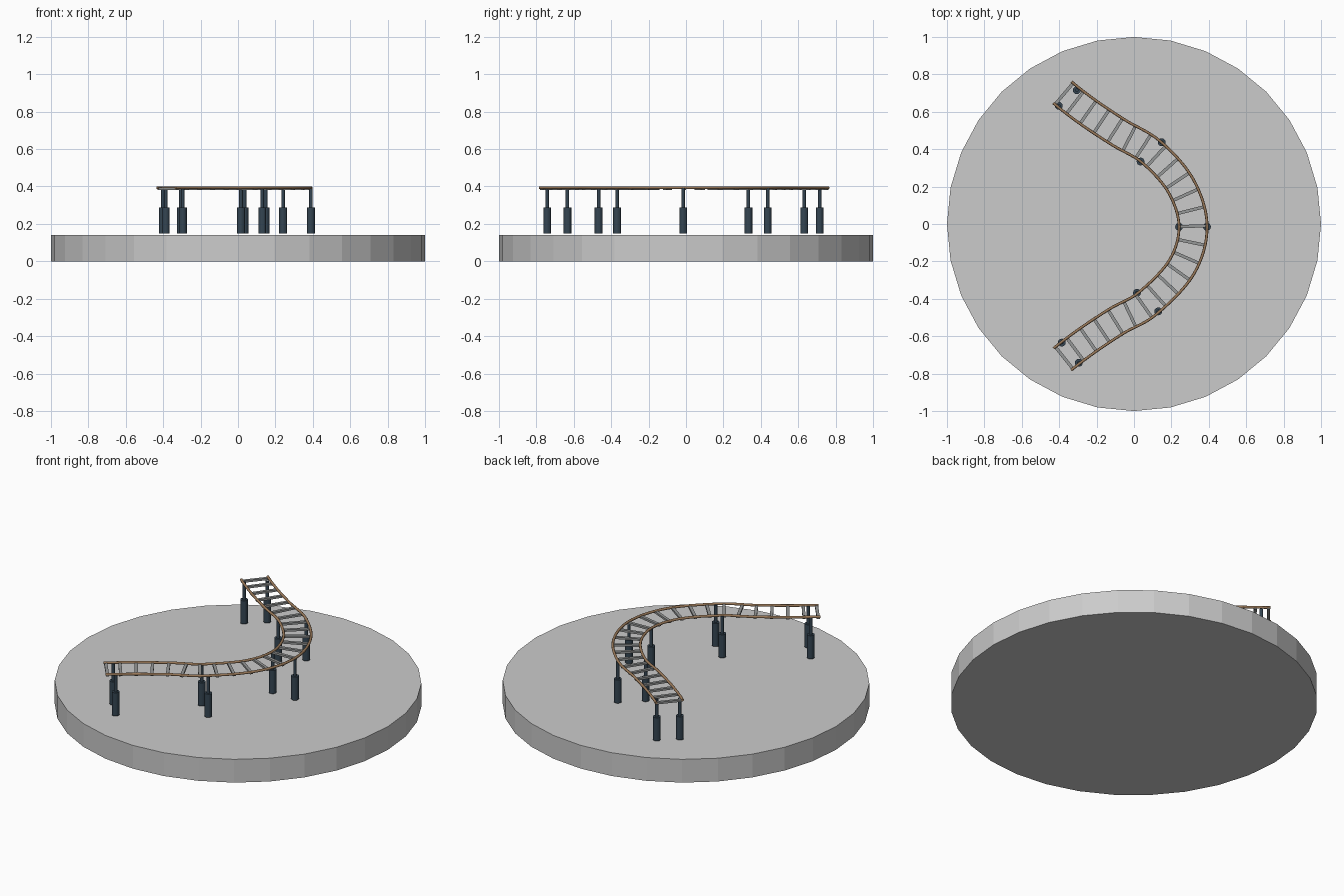
import bpy, math
from mathutils import Vector

if "Cube" in bpy.data.objects:
    bpy.data.objects.remove(bpy.data.objects["Cube"])


def material(name, rgb):
    m = bpy.data.materials.new(name)
    m.diffuse_color = (*rgb, 1)
    m.use_nodes = True
    m.node_tree.nodes["Principled BSDF"].inputs["Base Color"].default_value = m.diffuse_color
    return m


RAIL = material("rail_brown", (0.32, 0.19, 0.10))
POST = material("post_dark", (0.035, 0.06, 0.085))
TIE = material("tie_grey", (0.30, 0.31, 0.31))


def cylinder(name, x, y, z0, z1, r, sides, mat=None):
    bpy.ops.mesh.primitive_cylinder_add(vertices=sides, radius=r, depth=z1 - z0,
                                        location=(x, y, (z0 + z1) / 2))
    o = bpy.context.object
    o.name = name
    if mat:
        o.data.materials.append(mat)
    return o


# Round base
cylinder("base", 0, 0, 0, 0.14, 1.0, 32)

# Track centre line: first and last points only steer the end directions
KEYS = [Vector(p) for p in (
    (-0.50, 0.815), (-0.383, 0.704), (-0.246, 0.598), (-0.08, 0.488), (0.092, 0.385),
    (0.25, 0.205), (0.316, -0.012), (0.255, -0.23), (0.073, -0.424),
    (-0.088, -0.516), (-0.246, -0.62), (-0.383, -0.723), (-0.50, -0.825))]


def centre_line():
    pts = []
    for a, b, c, d in zip(KEYS, KEYS[1:], KEYS[2:], KEYS[3:]):
        for i in range(20):
            t = i / 20
            pts.append(0.5 * (2 * b + (c - a) * t + (2 * a - 5 * b + 4 * c - d) * t * t
                              + (3 * b - a - 3 * c + d) * t ** 3))
    pts.append(KEYS[-2])
    return pts


def resample(pts, n):
    # Evenly spaced (position, direction) pairs
    lengths = [0]
    for a, b in zip(pts, pts[1:]):
        lengths.append(lengths[-1] + (b - a).length)
    out, k = [], 0
    for i in range(n):
        s = lengths[-1] * i / (n - 1)
        while k < len(pts) - 2 and lengths[k + 1] < s:
            k += 1
        f = (s - lengths[k]) / (lengths[k + 1] - lengths[k])
        out.append((pts[k].lerp(pts[k + 1], f), (pts[k + 1] - pts[k]).normalized()))
    return out


LINE = centre_line()
HALF = 0.075


# Two tubular rails
def rail(name, side):
    cu = bpy.data.curves.new(name, 'CURVE')
    cu.dimensions = '3D'
    cu.bevel_depth = 0.0075
    cu.bevel_resolution = 2
    cu.use_fill_caps = True
    path = resample(LINE, 73)
    sp = cu.splines.new('POLY')
    sp.points.add(len(path) - 1)
    for p, (c, d) in zip(sp.points, path):
        q = c + Vector((-d.y, d.x)) * side * HALF
        p.co = (q.x, q.y, 0.3935, 1)
    cu.materials.append(RAIL)
    o = bpy.data.objects.new(name, cu)
    bpy.context.collection.objects.link(o)


rail("outer_rail", 1)
rail("inner_rail", -1)

# Cross ties
for i, (c, d) in enumerate(resample(LINE, 25)):
    shift = d * (0.012 if i == 0 else -0.012 if i == 24 else 0)
    bpy.ops.mesh.primitive_cube_add(size=1, location=(c.x + shift.x, c.y + shift.y, 0.388),
                                    rotation=(0, 0, math.atan2(d.y, d.x)))
    o = bpy.context.object
    o.name = f"cross_tie_{i + 1}"
    o.scale = (0.017, 2 * HALF + 0.006, 0.012)
    o.data.materials.append(TIE)

# Support posts: thick sleeve with a thin rod up to the rail
POSTS = [(-0.402, 0.632), (-0.306, 0.715), (0.035, 0.334), (0.148, 0.437), (0.241, -0.015),
         (0.39, -0.015), (0.016, -0.368), (0.13, -0.467), (-0.386, -0.634), (-0.295, -0.742)]
for i, (x, y) in enumerate(POSTS, 1):
    cylinder(f"post_sleeve_{i}", x, y, 0.148, 0.288, 0.021, 16, POST)
    cylinder(f"post_rod_{i}", x, y, 0.285, 0.392, 0.0095, 12, POST)
